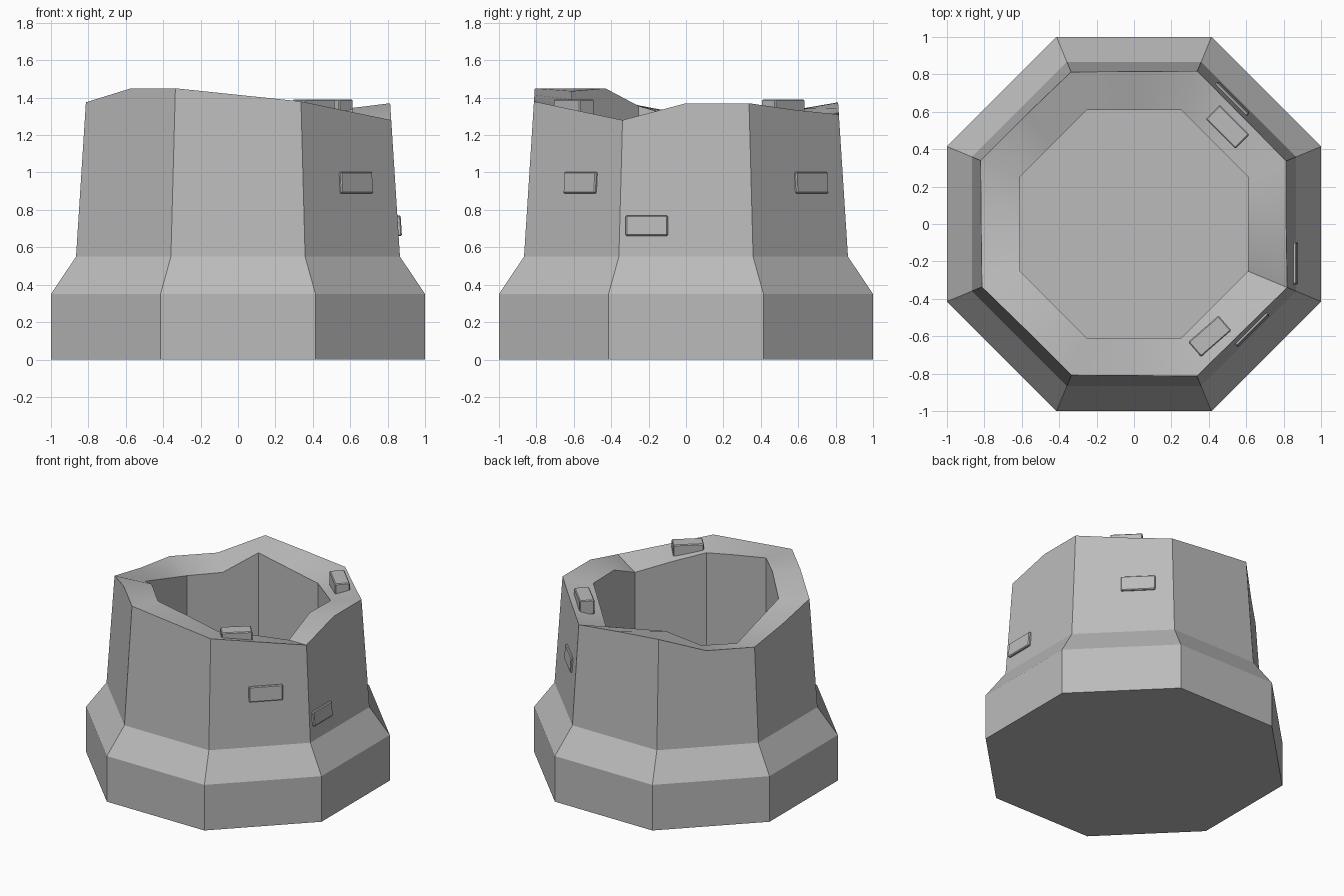
import bpy
import bmesh
import math
from mathutils import Matrix, Vector

default_cube = bpy.data.objects.get("Cube")
if default_cube:
    bpy.data.objects.remove(default_cube, do_unlink=True)


def make_material(name, colour):
    material = bpy.data.materials.new(name)
    material.use_nodes = True
    material.diffuse_color = colour
    material.node_tree.nodes["Principled BSDF"].inputs["Base Color"].default_value = colour
    return material


stone = make_material("grey stone", (0.5, 0.5, 0.5, 1))


def finish(bm, name):
    bmesh.ops.recalc_face_normals(bm, faces=bm.faces)
    mesh = bpy.data.meshes.new(name)
    bm.to_mesh(mesh)
    bm.free()
    mesh.materials.append(stone)
    obj = bpy.data.objects.new(name, mesh)
    bpy.context.collection.objects.link(obj)
    bpy.ops.object.select_all(action="DESELECT")
    obj.select_set(True)
    bpy.context.view_layer.objects.active = obj
    bpy.ops.object.shade_smooth_by_angle(angle=math.radians(30))
    return obj


# Octagon rings: even points are side middles, odd points are corners
STEPS = 16


def ring_point(step, apothem, z):
    angle = step * math.tau / STEPS
    radius = apothem / math.cos(math.pi / 8) if step % 2 else apothem
    return Vector((radius * math.cos(angle), radius * math.sin(angle), z))


# Broken rim heights, counter-clockwise from +x
OUTER_RIM = [1.37, 1.37, 1.335, 1.31, 1.345, 1.375, 1.265, 1.265,
             1.31, 1.375, 1.45, 1.45, 1.415, 1.38, 1.33, 1.28]
INNER_RIM = [1.345, 1.34, 1.29, 1.24, 1.29, 1.34, 1.21, 1.205,
             1.28, 1.355, 1.45, 1.435, 1.39, 1.34, 1.29, 1.23]
FLOOR = 0.35
INNER = 0.61


def wall_apothem(z):
    return 0.866 - (z - 0.55) * 0.064


# Tower: plinth, sloped shoulder, tapered wall, broken rim and hollow inside
bm = bmesh.new()
profile = [
    lambda i: (1.0, 0.0),
    lambda i: (1.0, 0.35),
    lambda i: (wall_apothem(0.55), 0.55),
    lambda i: (wall_apothem(OUTER_RIM[i]), OUTER_RIM[i]),
    lambda i: (INNER, INNER_RIM[i]),
    lambda i: (INNER, FLOOR),
]
rings = [[bm.verts.new(ring_point(i, *level(i))) for i in range(STEPS)]
         for level in profile]
for low, high in zip(rings, rings[1:]):
    for i in range(STEPS):
        j = (i + 1) % STEPS
        bm.faces.new((low[i], low[j], high[j], high[i]))
bm.faces.new(rings[0])
bm.faces.new(rings[-1])
finish(bm, "tower_wall")


def add_stone(name, centre, size, turn, tilt=0):
    bm = bmesh.new()
    bmesh.ops.create_cube(bm, size=1)
    bmesh.ops.scale(bm, vec=size, verts=bm.verts)
    bmesh.ops.bevel(bm, geom=bm.edges[:], offset=0.006, segments=1, affect="EDGES")
    rotation = Matrix.Rotation(math.radians(turn), 4, "Z") @ Matrix.Rotation(tilt, 4, "Y")
    bmesh.ops.transform(bm, matrix=Matrix.Translation(centre) @ rotation, verts=bm.verts)
    finish(bm, name)


# Raised stones on the wall: thin in x, then turned to face outward
lean = -0.064
add_stone("front_wall_stone", (0.624, -0.557, 0.945), (0.04, 0.24, 0.115), -45, lean)
add_stone("back_wall_stone", (0.518, 0.663, 0.945), (0.04, 0.24, 0.115), 45, lean)
add_stone("side_wall_stone", (0.853, -0.21, 0.715), (0.04, 0.225, 0.11), 0, lean)

# Loose stones on the rim
add_stone("front_rim_stone", (0.405, -0.6, 1.335), (0.105, 0.215, 0.11), -49)
add_stone("back_rim_stone", (0.5, 0.52, 1.335), (0.105, 0.225, 0.11), 45)
